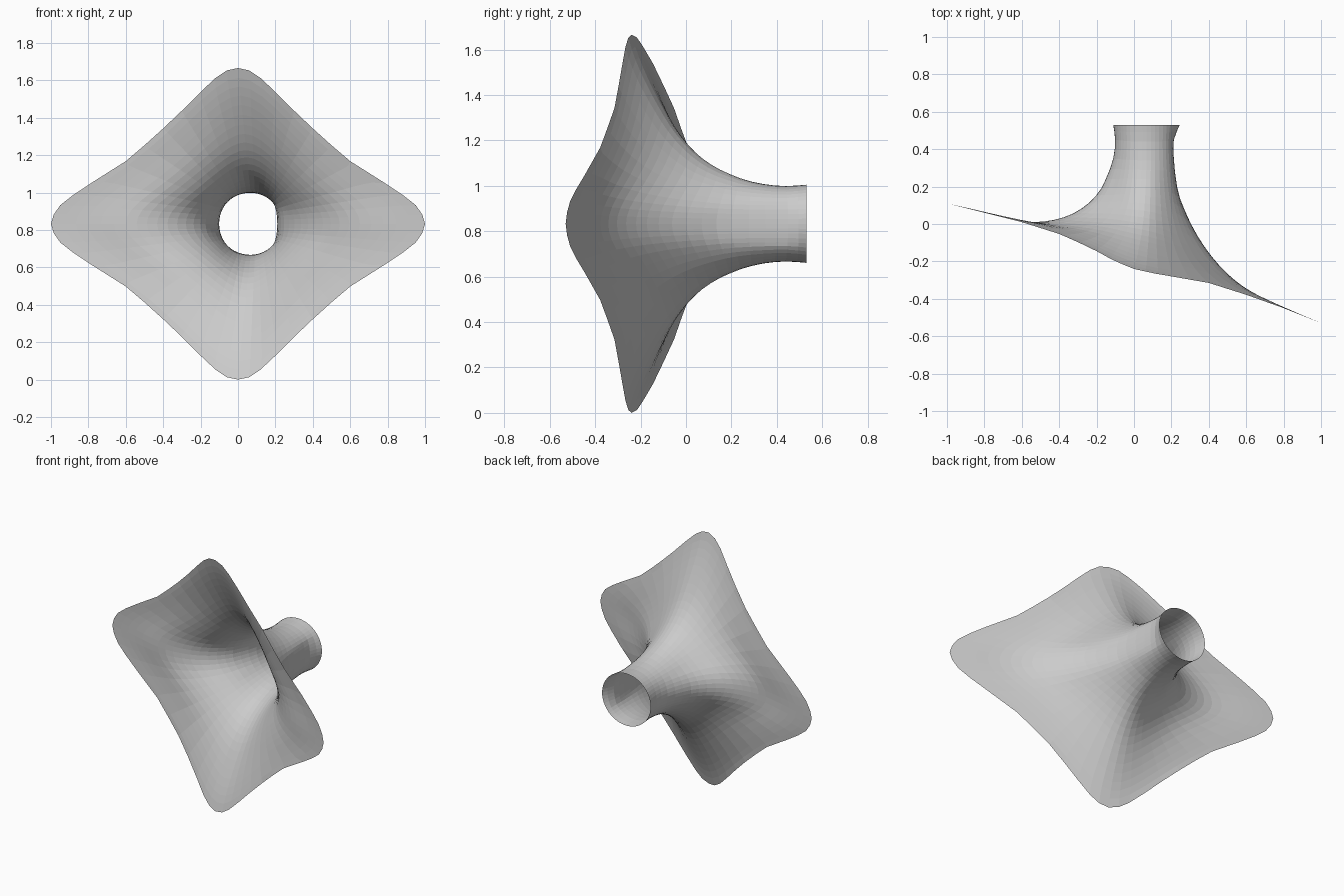
import bpy, bmesh, math

if "Cube" in bpy.data.objects:
    bpy.data.objects.remove(bpy.data.objects["Cube"])

CZ = 0.833

# Sections from tube mouth to rim: (distance from axis, y)
left = [(.11, .53), (.10, .45), (.11, .35), (.15, .24), (.20, .15), (.28, .08),
        (.38, .03), (.50, .01), (.60, .01), (.75, .05), (.88, .085), (1, .11)]
right = [(.245, .53), (.213, .45), (.213, .35), (.23, .20), (.27, .07), (.34, -.07),
         (.42, -.18), (.50, -.27), (.60, -.35), (.72, -.415), (.86, -.47), (1, -.53)]
top = [(.172, .53), (.166, .44), (.175, .34), (.20, .24), (.24, .15), (.29, .07),
       (.36, 0), (.44, -.06), (.54, -.115), (.65, -.17), (.75, -.213), (.833, -.24)]

# One quarter of the rim (x, height above centre), and rim depth along x
rim = [(1, 0), (.985, .05), (.95, .10), (.88, .155), (.79, .215), (.60, .335), (.50, .42),
       (.40, .51), (.30, .605), (.20, .705), (.12, .78), (.06, .82), (0, .833)]
rim_depth = [(-1, .11), (-.8, .06), (-.6, .01), (-.4, -.053), (-.3, -.097), (-.2, -.145),
             (-.1, -.2), (0, -.24), (.1, -.263), (.2, -.28), (.4, -.315), (.7, -.41), (1, -.53)]


def refine(pts):
    """Insert a smooth midpoint between neighbouring section points."""
    out = []
    for i in range(len(pts) - 1):
        a, b = pts[max(i - 1, 0)], pts[i]
        c, d = pts[i + 1], pts[min(i + 2, len(pts) - 1)]
        out += [b, tuple((-a[k] + 9 * b[k] + 9 * c[k] - d[k]) / 16 for k in (0, 1))]
    return out + [pts[-1]]


def normalised(pts):
    """Turn distances into fractions of the way from mouth to rim."""
    r0, r1 = pts[0][0], pts[-1][0]
    return [((r - r0) / (r1 - r0), y) for r, y in refine(pts)]


def depth_at(x):
    for (x0, y0), (x1, y1) in zip(rim_depth, rim_depth[1:]):
        if x <= x1:
            return y0 + (y1 - y0) * (x - x0) / (x1 - x0)
    return rim_depth[-1][1]


left, right, top = map(normalised, (left, right, top))

# Full rim loop by mirroring the quarter
half = rim + [(-x, z) for x, z in rim[-2::-1]]
loop = half + [(x, -z) for x, z in half[-2:0:-1]]
n = len(loop)

# Funnel-shaped sheet: blend the sections around the axis
bm = bmesh.new()
columns = []
for i, (ex, ez) in enumerate(loop):
    phi = 2 * math.pi * i / n
    c, s = math.cos(phi), math.sin(phi)
    mx, mz = .067 + .178 * c, .172 * s
    side = right if c > 0 else left
    w = c * c
    blend = [(a[0] * w + b[0] * (1 - w), a[1] * w + b[1] * (1 - w))
             for a, b in zip(side, top)]
    fix = depth_at(ex) - blend[-1][1]
    columns.append([bm.verts.new((mx + t * (ex - mx),
                                  y + fix * max(t, 0),
                                  CZ + mz + t * (ez - mz))) for t, y in blend])

for i in range(n):
    a, b = columns[i], columns[(i + 1) % n]
    for j in range(len(a) - 1):
        bm.faces.new((a[j], a[j + 1], b[j + 1], b[j]))

# Relax the spread-out part like stretched cloth, keeping tube and rim fixed
inner = [v for col in columns for v in col[8:-1]]
for _ in range(5):
    bmesh.ops.smooth_vert(bm, verts=inner, factor=.5,
                          use_axis_x=True, use_axis_y=True, use_axis_z=True)
bmesh.ops.recalc_face_normals(bm, faces=bm.faces)

mesh = bpy.data.meshes.new("funnel_sheet")
bm.to_mesh(mesh)
bm.free()
bpy.context.collection.objects.link(bpy.data.objects.new("funnel_sheet", mesh))
